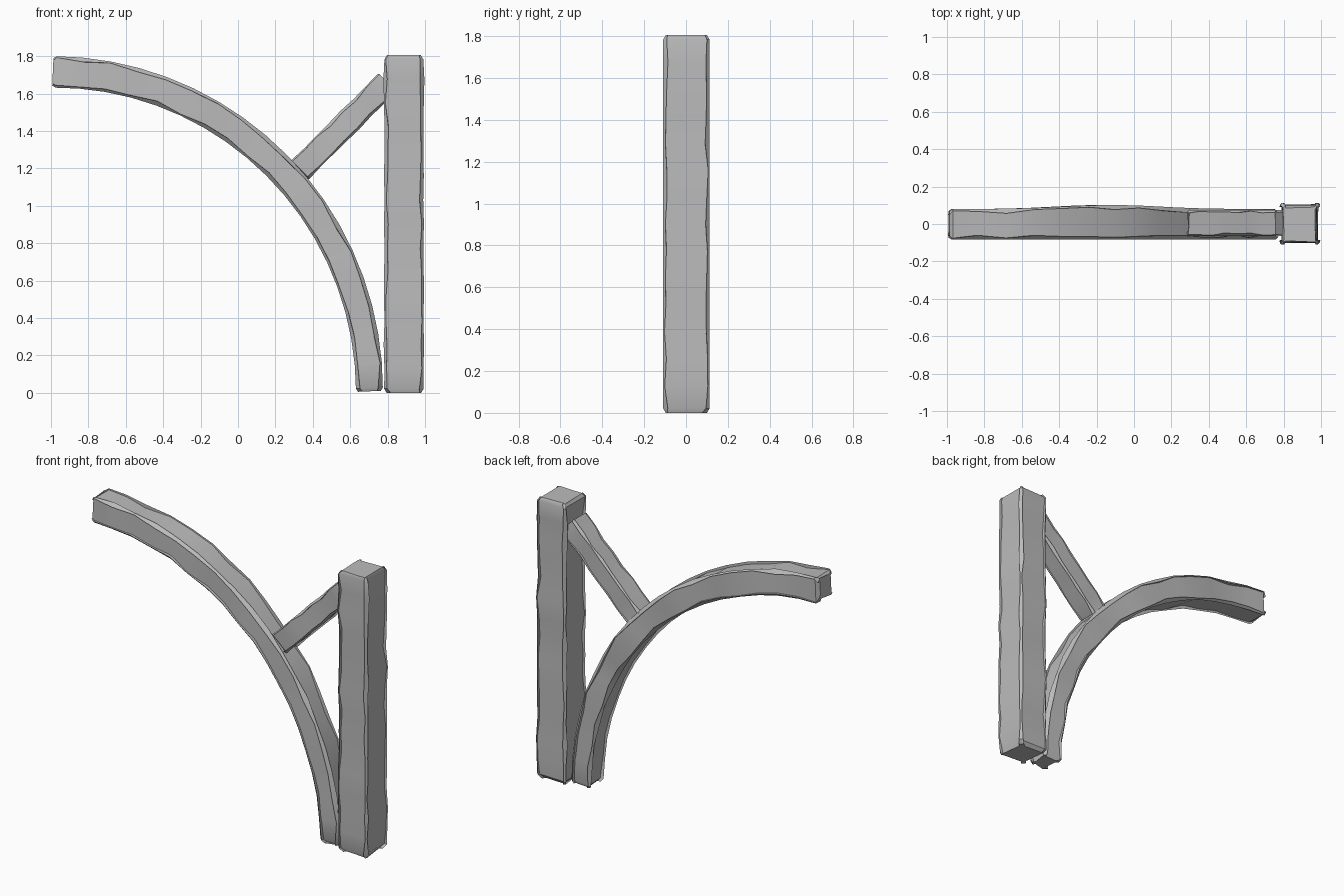
import bpy, bmesh, math, random
from mathutils import Vector

random.seed(7)
cube = bpy.data.objects.get("Cube")
if cube:
    bpy.data.objects.remove(cube, do_unlink=True)

timber = bpy.data.materials.new("grey_timber")
timber.use_nodes = True
colour = (0.5, 0.5, 0.5, 1)
timber.diffuse_color = colour
timber.node_tree.nodes["Principled BSDF"].inputs["Base Color"].default_value = colour


def section(centre, across, half_a, y0, y1, wear):
    """Rectangle in the plane of across and y, with unevenly chipped corners."""
    mid, half_y = (y0 + y1) / 2, (y1 - y0) / 2
    points = []
    for sa, sy in ((1, 1), (-1, 1), (-1, -1), (1, -1)):
        c = wear * random.uniform(0.4, 1.5)
        pair = [(sa * (half_a - c), sy * half_y), (sa * half_a, sy * (half_y - c))]
        if sa * sy < 0:
            pair.reverse()
        for a, y in pair:
            points.append(centre + across * a + Vector((0, mid + y, 0)))
    return points


def hewn_beam(name, stations, wear, end_cut):
    """Loft worn sections along a path; each station is (centre, half_a, y0, y1)."""
    path = [s[0] for s in stations]
    tangents = []
    for i in range(len(path)):
        tangents.append((path[min(i + 1, len(path) - 1)] - path[max(i - 1, 0)]).normalized())
    rings = []
    last = len(path) - 1
    for i, (centre, half_a, y0, y1) in enumerate(stations):
        t = tangents[i]
        across = Vector((-t.z, 0, t.x))
        full = section(centre, across, half_a, y0, y1, wear)
        if i in (0, last):
            # Chamfered end: a smaller cap ring, with a full ring just inside it
            inward = t * end_cut * (1 if i == 0 else -1)
            cap = section(centre, across, half_a - end_cut * 0.6,
                          y0 + end_cut * 0.6, y1 - end_cut * 0.6, wear)
            body = [p + inward for p in full]
            rings += [cap, body] if i == 0 else [body, cap]
        else:
            rings.append(full)
    bm = bmesh.new()
    loops = [[bm.verts.new(p) for p in ring] for ring in rings]
    for lower, upper in zip(loops, loops[1:]):
        for j in range(8):
            k = (j + 1) % 8
            bm.faces.new((lower[j], lower[k], upper[k], upper[j]))
    bm.faces.new(loops[0])
    bm.faces.new(loops[-1])
    bmesh.ops.recalc_face_normals(bm, faces=bm.faces)
    mesh = bpy.data.meshes.new(name)
    bm.to_mesh(mesh)
    bm.free()
    mesh.materials.append(timber)
    obj = bpy.data.objects.new(name, mesh)
    bpy.context.collection.objects.link(obj)
    bpy.ops.object.select_all(action="DESELECT")
    obj.select_set(True)
    bpy.context.view_layer.objects.active = obj
    bpy.ops.object.shade_smooth_by_angle(angle=math.radians(35))
    return obj


def straight(start, end, steps, half_a, y0, y1, wobble):
    a, b = Vector(start), Vector(end)
    return [(a.lerp(b, i / steps), half_a + random.uniform(-wobble, wobble), y0, y1)
            for i in range(steps + 1)]


# Upright post
hewn_beam("upright_post", straight((0.887, 0, 0), (0.887, 0, 1.805), 14,
                                   0.107, -0.11, 0.113, 0.004), 0.016, 0.022)

# Diagonal brace, ending against the post
hewn_beam("diagonal_brace", straight((0.33, 0, 1.19), (0.80, 0, 1.66), 7,
                                     0.068, -0.065, 0.075, 0.003), 0.012, 0.006)

# Curved arm: quarter ellipse, narrowing to its foot and swelling at the back
arm = []
steps = 18
for i in range(steps + 1):
    t = i / steps
    angle = math.pi / 2 * t
    centre = Vector((-0.99 + 1.693 * math.sin(angle), 0, 0.008 + 1.708 * math.cos(angle)))
    swell = 0.022 * math.exp(-((centre.x + 0.15) / 0.35) ** 2)
    arm.append((centre, 0.084 - 0.012 * t, -0.083, 0.08 + swell))
hewn_beam("curved_arm", arm, 0.017, 0.018)
